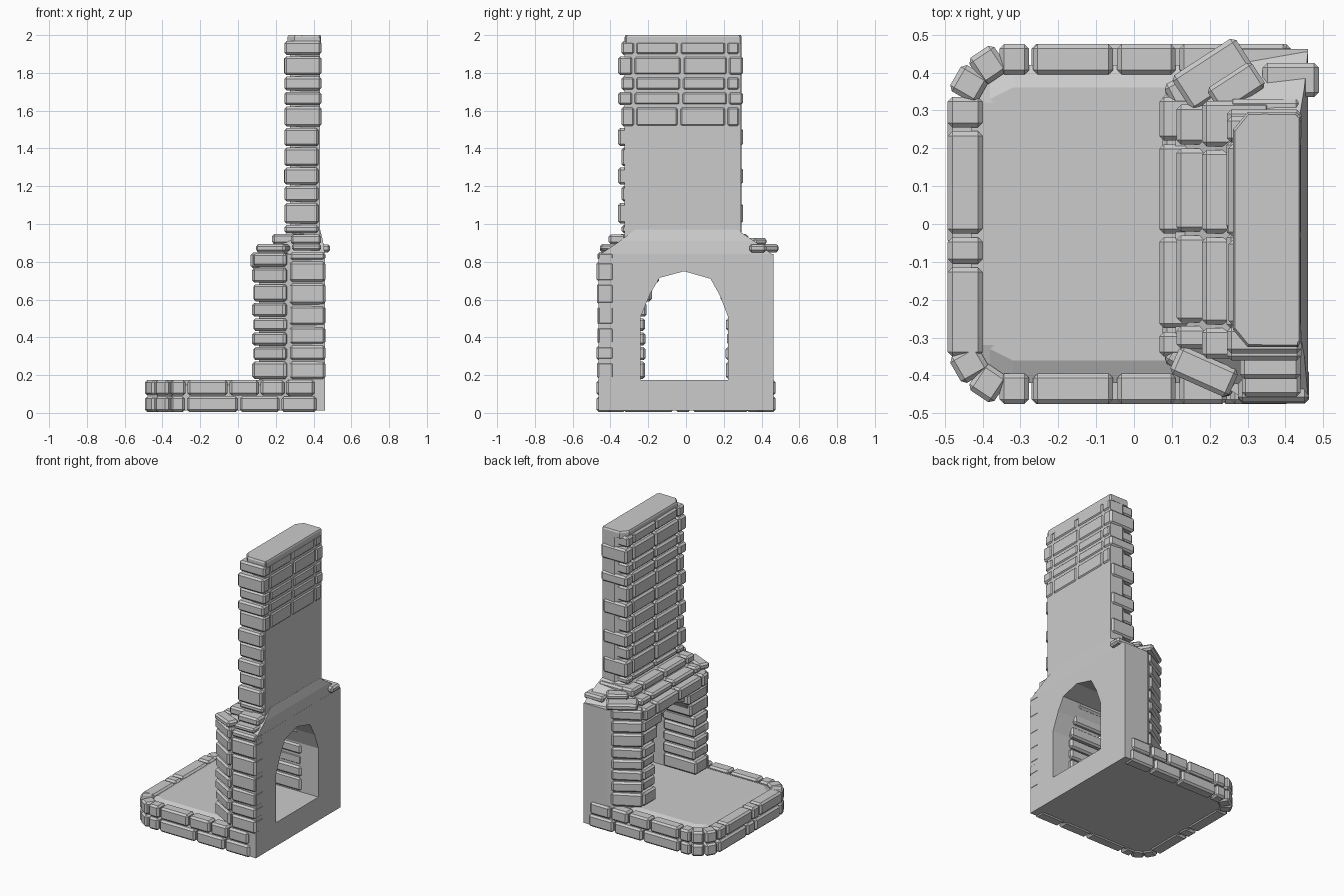
import bpy, bmesh, math, random
from mathutils import Matrix

random.seed(4)


def finish(bm, name):
    bmesh.ops.recalc_face_normals(bm, faces=bm.faces[:])
    me = bpy.data.meshes.new(name)
    bm.to_mesh(me)
    bm.free()
    ob = bpy.data.objects.new(name, me)
    bpy.context.collection.objects.link(ob)
    return ob


def loft(name, rings):
    """Closed solid through rings of 3D points with equal counts."""
    bm = bmesh.new()
    vs = [[bm.verts.new(p) for p in r] for r in rings]
    n = len(vs[0])
    for a, b in zip(vs, vs[1:]):
        for i in range(n):
            j = (i + 1) % n
            bm.faces.new((a[i], a[j], b[j], b[i]))
    bm.faces.new(vs[0])
    bm.faces.new(vs[-1])
    return finish(bm, name)


def ring(pts, z):
    return [(x, y, z) for x, y in pts]


def brick(bm, x0, x1, y0, y1, z0, z1, rot=0, bev=0.012):
    """Chamfered brick given by its extents, turned about its own centre."""
    t = bmesh.new()
    bmesh.ops.create_cube(t, size=1)
    bmesh.ops.scale(t, vec=(x1 - x0, y1 - y0, z1 - z0), verts=t.verts)
    bmesh.ops.bevel(t, geom=t.edges[:], offset=min(bev, (z1 - z0) * 0.3),
                    segments=1, affect='EDGES')
    t.transform(Matrix.Translation(((x0 + x1) / 2, (y0 + y1) / 2, (z0 + z1) / 2))
                @ Matrix.Rotation(math.radians(rot), 4, 'Z'))
    me = bpy.data.meshes.new("tmp")
    t.to_mesh(me)
    t.free()
    bm.from_mesh(me)
    bpy.data.meshes.remove(me)


def courses(edges, gap=0.008):
    return [(a + gap / 2, b - gap / 2) for a, b in zip(edges, edges[1:])]


def jit(a=0.006):
    return random.uniform(-a, a)


# hearth slab
def slab(i):
    return [(0.455, -0.42 + i), (0.455, 0.42 - i), (-0.32, 0.42 - i), (-0.38, 0.39 - i),
            (-0.43 + i, 0.32), (-0.43 + i, -0.32), (-0.38, -0.39 + i), (-0.32, -0.42 + i)]


loft("hearth_slab", [ring(slab(0), 0.012), ring(slab(0), 0.148), ring(slab(0.06), 0.174)])

# hearth edge bricks, two courses, with wedge bricks at the rounded corners
bm = bmesh.new()
layers = [((0.005, 0.087), [-0.36, -0.276, 0.005, 0.225, 0.42], [-0.335, -0.06, 0.03, 0.335]),
          ((0.092, 0.174), [-0.36, -0.272, -0.05, 0.115, 0.25, 0.41],
           [-0.355, -0.11, -0.03, 0.25, 0.34])]
for (z0, z1), xs, ys in layers:
    for s in (-1, 1):
        for a, b in courses(xs, 0.01):
            ya, yb = sorted((s * 0.475, s * 0.395))
            brick(bm, a, b, ya, yb, z0, z1)
        for cx, cy, r in ((-0.385, 0.42, 34), (-0.435, 0.37, 60)):
            brick(bm, cx - 0.04, cx + 0.04, s * cy - 0.042, s * cy + 0.042, z0, z1, s * r)
    for a, b in courses(ys, 0.01):
        brick(bm, -0.492, -0.4, a, b, z0, z1)
finish(bm, "hearth_edge_bricks")

# firebox body with an arched opening right through it
plan = [(0.46, -0.462), (0.46, 0.462), (0.28, 0.462), (0.11, 0.35), (0.11, -0.35), (0.28, -0.455)]
body = loft("firebox_body", [ring(plan, 0.012), ring(plan, 0.84)])
arch = [(-0.24, 0.174), (-0.24, 0.51), (-0.19, 0.63), (-0.14, 0.715), (-0.01, 0.75),
        (0.13, 0.71), (0.18, 0.62), (0.222, 0.51), (0.222, 0.174)]
cutter = loft("opening_cutter", [[(x, y, z) for y, z in arch] for x in (-0.7, 0.7)])
mod = body.modifiers.new("opening", 'BOOLEAN')
mod.operation = 'DIFFERENCE'
mod.object = cutter
mod.solver = 'EXACT'
bpy.context.view_layer.objects.active = body
bpy.ops.object.modifier_apply(modifier="opening")
bpy.data.objects.remove(cutter)

# sloped shoulder between firebox and chimney
low = [(0.46, -0.462), (0.46, 0.462), (0.22, 0.42), (0.13, 0.33), (0.13, -0.33), (0.22, -0.42)]
mid = [(0.45, -0.35), (0.45, 0.36), (0.28, 0.34), (0.2, 0.3), (0.2, -0.32), (0.28, -0.36)]
top = [(0.435, -0.27), (0.435, 0.27), (0.32, 0.27), (0.28, 0.25), (0.28, -0.25), (0.32, -0.27)]
loft("shoulder", [ring(low, 0.835), ring(mid, 0.91), ring(top, 0.97)])

# jamb bricks, slanted corner bricks and one side column
zs = [0.176, 0.275, 0.353, 0.43, 0.505, 0.587, 0.685, 0.772, 0.85]
bm = bmesh.new()
for k, (z0, z1) in enumerate(courses(zs)):
    step = 0.075 if k == 6 else (0.03 if k == 5 else 0)
    if k < 7:
        x = 0.075 + 0.012 * (k % 2)
        brick(bm, x, 0.33, 0.215 - step + jit(), 0.345, z0, z1)
        brick(bm, x, 0.33, -0.35, -0.212 + step + jit(), z0, z1)
    for s in (-1, 1):
        brick(bm, 0.085, 0.285, s * 0.372 - 0.045, s * 0.372 + 0.045,
              z0, z1, s * (30 + jit(3)))
finish(bm, "jamb_bricks")

bm = bmesh.new()
for z0, z1 in courses([0.175, 0.275, 0.36, 0.46, 0.57, 0.69, 0.805, 0.855]):
    brick(bm, 0.275, 0.462, -0.472 + jit(0.003), -0.38, z0, z1)
finish(bm, "side_bricks")

# lintel and stepped mantel courses
bm = bmesh.new()
for a, b in courses([-0.355, -0.28, -0.03, 0.215, 0.34], 0.01):
    brick(bm, 0.067, 0.2, a, b, 0.765, 0.848)
for a, b in courses([-0.335, -0.265, -0.025, 0.205, 0.32], 0.01):
    brick(bm, 0.112, 0.26, a, b, 0.848, 0.893)
for a, b in courses([-0.36, -0.27, -0.03, 0.2, 0.33], 0.01):
    brick(bm, 0.18, 0.36, a, b, 0.893, 0.948)
# slanted and end cap bricks
brick(bm, 0.1, 0.27, -0.43, -0.35, 0.85, 0.893, -24)
brick(bm, 0.11, 0.31, 0.34, 0.45, 0.85, 0.893, 33)
brick(bm, 0.2, 0.34, 0.32, 0.40, 0.89, 0.925, 33)
brick(bm, 0.285, 0.44, -0.455, -0.36, 0.86, 0.893)
brick(bm, 0.34, 0.488, 0.335, 0.425, 0.85, 0.892)
brick(bm, 0.28, 0.44, -0.41, -0.32, 0.893, 0.945)
brick(bm, 0.25, 0.44, 0.24, 0.33, 0.893, 0.945)
finish(bm, "mantel_bricks")

# chimney core
core = [(0.434, -0.325), (0.434, 0.29), (0.34, 0.295), (0.275, 0.25), (0.275, -0.28), (0.34, -0.325)]
loft("chimney_core", [ring(core, 0.9), ring(core, 1.985),
                      ring([(0.354 + (x - 0.354) * 0.97, y * 0.985) for x, y in core], 2.0)])
cap = [(0.44, -0.315), (0.44, 0.285), (0.43, 0.295), (0.3, 0.295), (0.262, 0.25),
       (0.262, -0.28), (0.3, -0.325), (0.43, -0.325)]
loft("chimney_cap", [ring(cap, 1.955), ring(cap, 1.99),
                     ring([(0.351 + (x - 0.351) * 0.95, y * 0.98) for x, y in cap], 2.0)])

# chimney bricks; only the top five courses show on the back
bm = bmesh.new()
zs = [0.948, 0.998, 1.115, 1.205, 1.302, 1.408, 1.512, 1.625, 1.704, 1.784, 1.892, 1.972]
for k, (z0, z1) in enumerate(courses(zs)):
    upper = k >= 6
    out = 0.018 * (k % 2)
    back = 0.442 if upper else 0.427
    brick(bm, 0.245, back, -0.342 - out, -0.272 - out / 2, z0, z1)
    brick(bm, 0.245, back, 0.215 + out / 2, 0.284 + out, z0, z1)
    mid_y = -0.03 + jit(0.012)
    for a, b in courses([-0.272 - out / 2, mid_y, 0.215 + out / 2]):
        brick(bm, 0.248 + jit(0.004), 0.441 if upper else 0.40, a, b, z0, z1)
finish(bm, "chimney_bricks")
